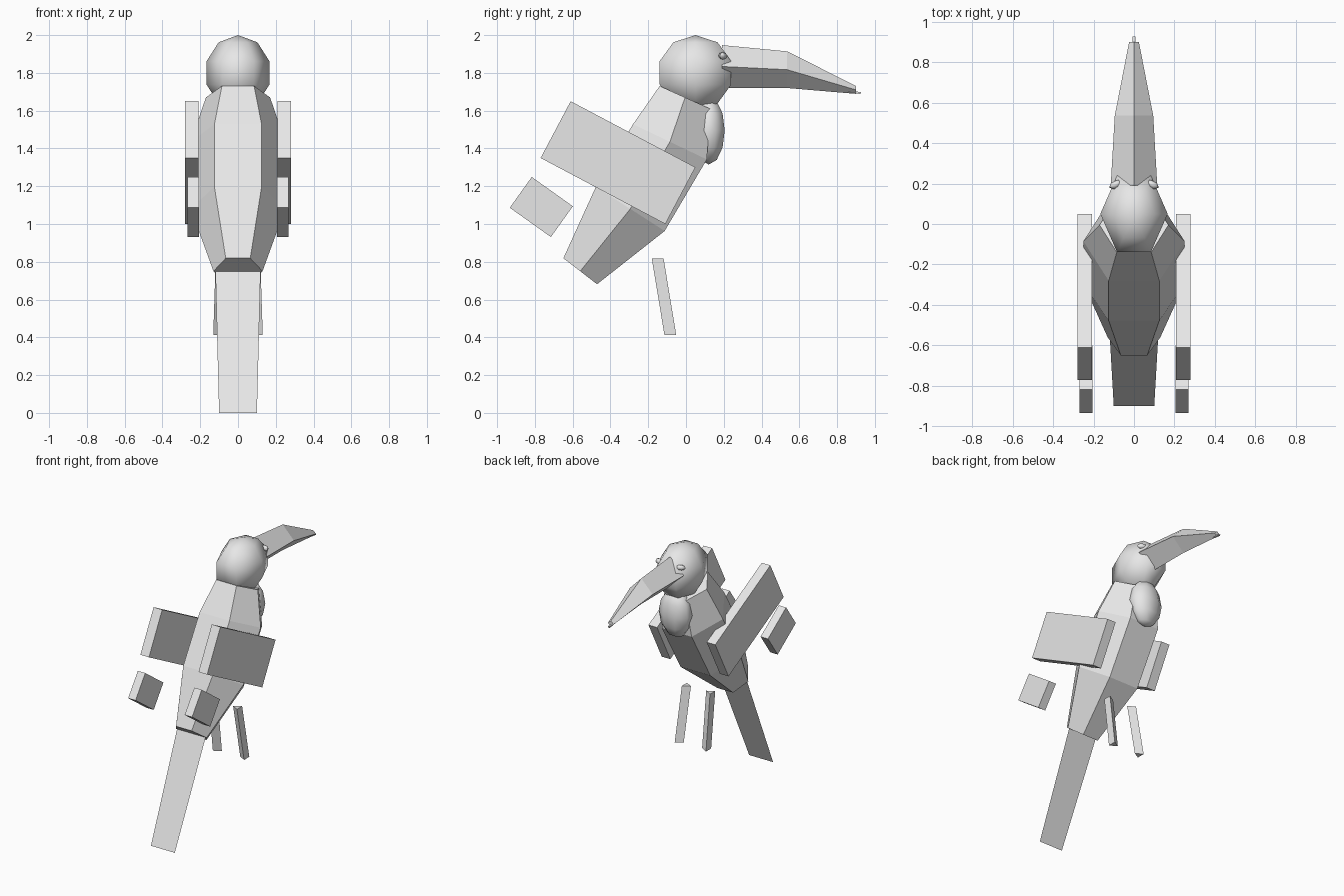
import bpy, bmesh, math
from mathutils import Vector, Matrix

cube = bpy.data.objects.get("Cube")
if cube:
    bpy.data.objects.remove(cube, do_unlink=True)

GREY = (0.8, 0.8, 0.8, 1.0)
mat = bpy.data.materials.new("light grey")
mat.use_nodes = True
mat.diffuse_color = GREY
mat.node_tree.nodes["Principled BSDF"].inputs["Base Color"].default_value = GREY


def finish(name, bm, smooth_angle=None):
    """Weld, orient and link the mesh, smoothing edges below the angle."""
    bmesh.ops.remove_doubles(bm, verts=bm.verts, dist=1e-4)
    bmesh.ops.recalc_face_normals(bm, faces=bm.faces)
    if smooth_angle:
        for f in bm.faces:
            f.smooth = True
        for e in bm.edges:
            e.smooth = e.calc_face_angle(0) < math.radians(smooth_angle)
    mesh = bpy.data.meshes.new(name)
    bm.to_mesh(mesh)
    bm.free()
    mesh.materials.append(mat)
    obj = bpy.data.objects.new(name, mesh)
    bpy.context.collection.objects.link(obj)
    return obj


def loft(rings):
    """Skin a series of equal-sized rings and cap both ends."""
    bm = bmesh.new()
    rows = [[bm.verts.new(p) for p in ring] for ring in rings]
    n = len(rows[0])
    for a, b in zip(rows, rows[1:]):
        for i in range(n):
            j = (i + 1) % n
            bm.faces.new((a[i], a[j], b[j], b[i]))
    bm.faces.new(rows[0])
    bm.faces.new(rows[-1])
    return bm


def ring(center, u, v, sides, start=0.0):
    """Regular polygon spanned by the axes u and v."""
    angles = [start + math.tau * i / sides for i in range(sides)]
    return [Vector(center) + Vector(u) * math.cos(a) + Vector(v) * math.sin(a) for a in angles]


def ball(name, center, radii, sides, bands, start=0.0, turn=0.0):
    """Low-poly ellipsoid with smooth shading."""
    rx, ry, rz = radii
    bm = bmesh.new()
    rows = []
    for k in range(1, bands):
        t = math.pi * k / bands
        s = math.sin(t)
        rows.append([bm.verts.new(p) for p in
                     ring((0, 0, rz * math.cos(t)), (rx * s, 0, 0), (0, ry * s, 0), sides, start)])
    top, bottom = bm.verts.new((0, 0, rz)), bm.verts.new((0, 0, -rz))
    for i in range(sides):
        j = (i + 1) % sides
        bm.faces.new((top, rows[0][i], rows[0][j]))
        bm.faces.new((bottom, rows[-1][j], rows[-1][i]))
        for a, b in zip(rows, rows[1:]):
            bm.faces.new((a[i], b[i], b[j], a[j]))
    bm.transform(Matrix.Translation(center) @ Matrix.Rotation(turn, 4, 'Z'))
    return finish(name, bm, 60)


def box(name, center, size, tilt):
    bm = bmesh.new()
    bmesh.ops.create_cube(bm, size=1)
    bm.transform(Matrix.Translation(center) @ Matrix.Rotation(tilt, 4, 'X')
                 @ Matrix.Diagonal((*size, 1)))
    return finish(name, bm)


# Body: leaning hexagonal loft (centre y, centre z, lean y, lean z, radius)
body = []
for y, z, dy, dz, r in [(-0.56, 0.75, 0.79, -0.61, 0.13),
                        (-0.295, 1.08, 0.84, -0.54, 0.25),
                        (-0.085, 1.435, 0.9, -0.43, 0.25),
                        (-0.005, 1.67, 0.91, -0.41, 0.17)]:
    depth = Vector((0, dy, dz)).normalized() * r
    body.append(ring((0, y, z), (r, 0, 0), depth, 6))
finish("body", loft(body))

# Head and throat
ball("head", (0, 0.05, 1.8), (0.175, 0.23, 0.2), 6, 5)
ball("throat", (0, 0.12, 1.495), (0.13, 0.092, 0.18), 8, 6, math.pi / 8)

# Beak: diamond section tapering to the tip (y, z, half width, half height)
beak = [ring((0, y, z), (w, 0, 0), (0, 0, h), 4)
        for y, z, w, h in [(0.19, 1.834, 0.115, 0.113),
                           (0.535, 1.817, 0.095, 0.097),
                           (0.9, 1.71, 0.024, 0.021)]]
finish("beak", loft(beak))
box("beak_tip", (0, 0.89, 1.698), (0.014, 0.07, 0.01), math.radians(-8))

# Tail: a single thin sheet
bm = bmesh.new()
bm.faces.new([bm.verts.new(p) for p in [(-0.12, -0.55, 0.77), (0.12, -0.55, 0.77),
                                        (0.1, -0.9, 0), (-0.1, -0.9, 0)]])
finish("tail", bm)

# Paired parts
for side, s in (("left", 1), ("right", -1)):
    box(side + "_wing", (s * 0.244, -0.36, 1.325), (0.072, 0.747, 0.34), math.radians(-27.9))
    box(side + "_wing_tip", (s * 0.237, -0.766, 1.09), (0.062, 0.267, 0.2), math.radians(-35.5))
    ball(side + "_eye", (s * 0.09, 0.195, 1.89), (0.036, 0.02, 0.02), 6, 4, 0, s * math.radians(-25))
    # Three-sided leg with its flat face outwards
    leg = [ring((x * s, y, z), (-0.036 * s, 0, 0), (0, 0.036, 0), 3)
           for x, y, z in [(0.1, -0.15, 0.818), (0.113, -0.083, 0.412)]]
    finish(side + "_leg", loft(leg))
